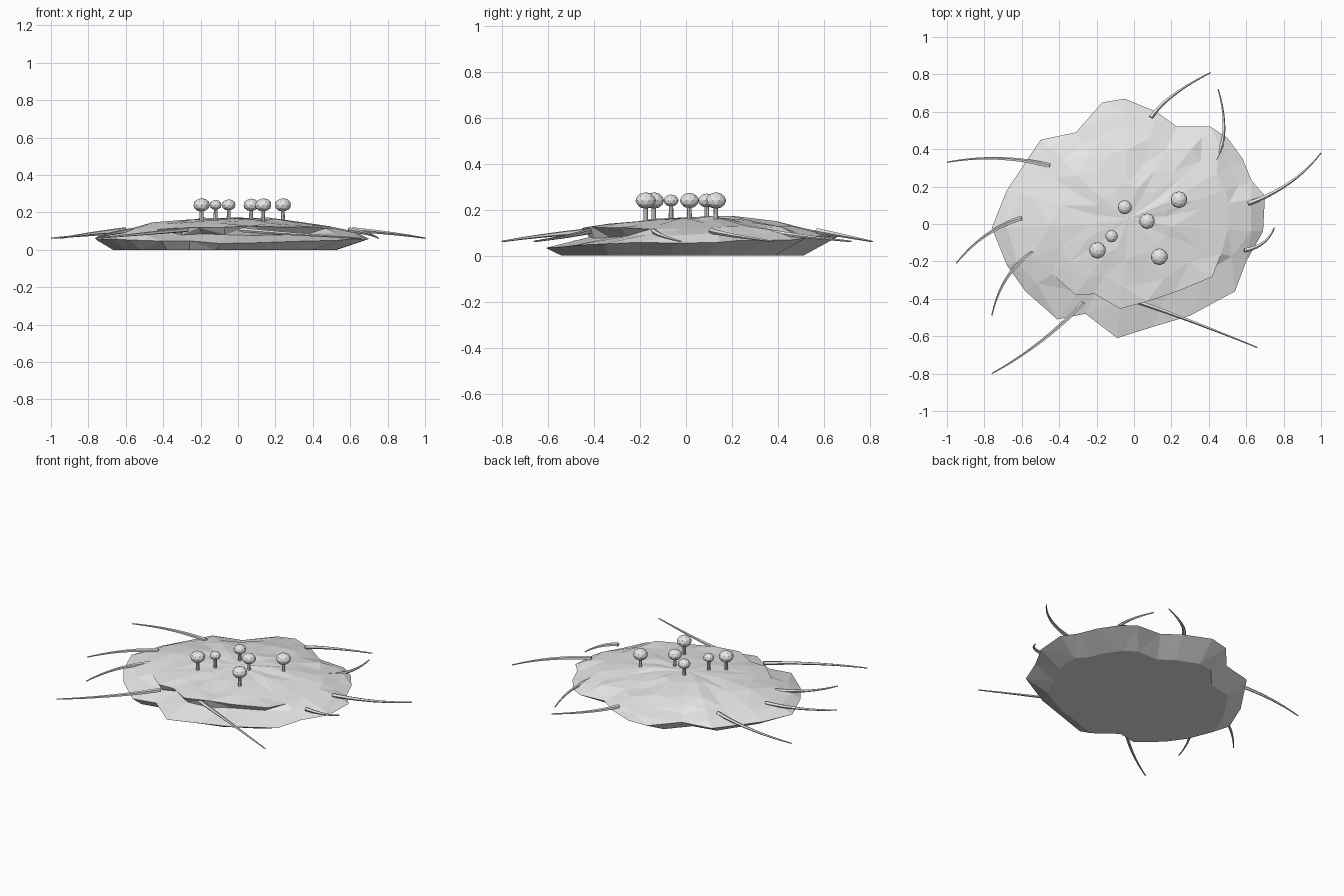
import bpy, bmesh, math, random
from mathutils import Vector

if "Cube" in bpy.data.objects:
    bpy.data.objects.remove(bpy.data.objects["Cube"])

random.seed(4)
grey = bpy.data.materials.new("stone_grey")
grey.diffuse_color = (0.8, 0.8, 0.8, 1)
grey.use_nodes = True
grey.node_tree.nodes["Principled BSDF"].inputs["Base Color"].default_value = grey.diffuse_color


def finish(bm, name):
    bmesh.ops.recalc_face_normals(bm, faces=bm.faces)
    me = bpy.data.meshes.new(name)
    bm.to_mesh(me)
    bm.free()
    me.materials.append(grey)
    ob = bpy.data.objects.new(name, me)
    bpy.context.collection.objects.link(ob)
    return ob


def bridge(bm, a, b):
    n = len(a)
    for i in range(n):
        bm.faces.new((a[i], a[(i + 1) % n], b[(i + 1) % n], b[i]))


# Rocky mound: one jagged outline scaled into stacked rings
outline = [(.69, -.04), (.70, .15), (.63, .23), (.58, .35), (.50, .46), (.41, .52),
           (.23, .52), (.12, .60), (-.05, .67), (-.17, .65), (-.31, .49), (-.50, .45),
           (-.58, .33), (-.68, .18), (-.76, -.02), (-.68, -.22), (-.58, -.36),
           (-.41, -.51), (-.26, -.48), (-.09, -.61), (.10, -.55), (.30, -.49),
           (.54, -.36), (.60, -.20)]
rings = [(.82, 0), (1, .06), (.89, .095), (.76, .118), (.56, .142), (.30, .163)]
cx = -.03
bm = bmesh.new()
loops = []
for k, (f, z) in enumerate(rings):
    loop = []
    for x, y in outline:
        angle = math.degrees(math.atan2(y, x))
        s, h = f, z
        px = cx + (x - cx) * s
        py = y * s
        if k == 0:                       # flat base, slightly off centre
            px, py = px - .04, py - .04
        elif k == 1:                     # rim climbs toward the back
            h += .035 * y + random.uniform(-.008, .008)
        else:
            if -135 < angle < -32:       # overhanging crust along the front
                if k == 2:
                    s, h = .70, .088
                elif k == 3:
                    s, h = .77, .128
            s += random.uniform(-.03, .03)
            h += random.uniform(-.006, .006) + .012 * y
            px, py = cx + (x - cx) * s, y * s
        loop.append(bm.verts.new((px, py, max(h, 0))))
    loops.append(loop)
for a, b in zip(loops, loops[1:]):
    bridge(bm, a, b)
bm.faces.new(loops[0])
peak = bm.verts.new((cx, .03, .168))
for i, v in enumerate(loops[-1]):
    bm.faces.new((v, loops[-1][(i + 1) % len(outline)], peak))
bmesh.ops.triangulate(bm, faces=[f for f in bm.faces if len(f.verts) == 4],
                      quad_method='SHORT_EDGE')
finish(bm, "rock_mound")


# Tapered, curved roots reaching out from the rim
def root(name, a, m, b):
    a, m, b = Vector((*a, .108)), Vector((*m, .086)), Vector((*b, .062))
    c = 2 * m - (a + b) / 2              # control point so the curve passes m
    bm = bmesh.new()
    prev, steps, sides = None, 10, 5
    for i in range(steps + 1):
        t = i / steps
        p = a * (1 - t) ** 2 + c * 2 * t * (1 - t) + b * t * t
        d = ((c - a) * (1 - t) + (b - c) * t).normalized()
        side = d.cross(Vector((0, 0, 1))).normalized()
        up = side.cross(d)
        r = .013 - .0095 * t
        ring = []
        for j in range(sides):
            w = math.tau * j / sides
            ring.append(bm.verts.new(p + (side * math.cos(w) + up * math.sin(w)) * r))
        if prev:
            bridge(bm, prev, ring)
        else:
            bm.faces.new(ring)
        prev = ring
    bm.faces.new(prev)
    finish(bm, name)


paths = [((.09, .57), (.21, .69), (.41, .81)), ((.43, .33), (.48, .50), (.45, .72)),
         ((.61, .11), (.83, .22), (1.0, .38)), ((.59, -.14), (.69, -.10), (.75, -.02)),
         ((0, -.41), (.28, -.51), (.66, -.66)), ((-.27, -.42), (-.50, -.63), (-.76, -.80)),
         ((-.54, -.15), (-.68, -.29), (-.76, -.49)), ((-.60, .03), (-.79, -.06), (-.95, -.21)),
         ((-.45, .31), (-.72, .35), (-1.0, .33))]
for i, p in enumerate(paths):
    root(f"root_{i + 1}", *p)


# Small round-topped trees on the summit
trees = [(-.05, .09, .038), (.24, .13, .045), (.07, .015, .042),
         (-.12, -.065, .033), (-.195, -.14, .045), (.135, -.175, .045)]
for i, (x, y, r) in enumerate(trees):
    bm = bmesh.new()
    bmesh.ops.create_cone(bm, cap_ends=True, segments=8, radius1=.011, radius2=.009, depth=.09)
    bmesh.ops.translate(bm, verts=bm.verts, vec=(x, y, .185))
    finish(bm, f"trunk_{i + 1}")
    bm = bmesh.new()
    bmesh.ops.create_icosphere(bm, subdivisions=2, radius=r)
    bmesh.ops.scale(bm, verts=bm.verts, vec=(1, 1, .8))
    bmesh.ops.translate(bm, verts=bm.verts, vec=(x, y, .24))
    finish(bm, f"tree_crown_{i + 1}")
